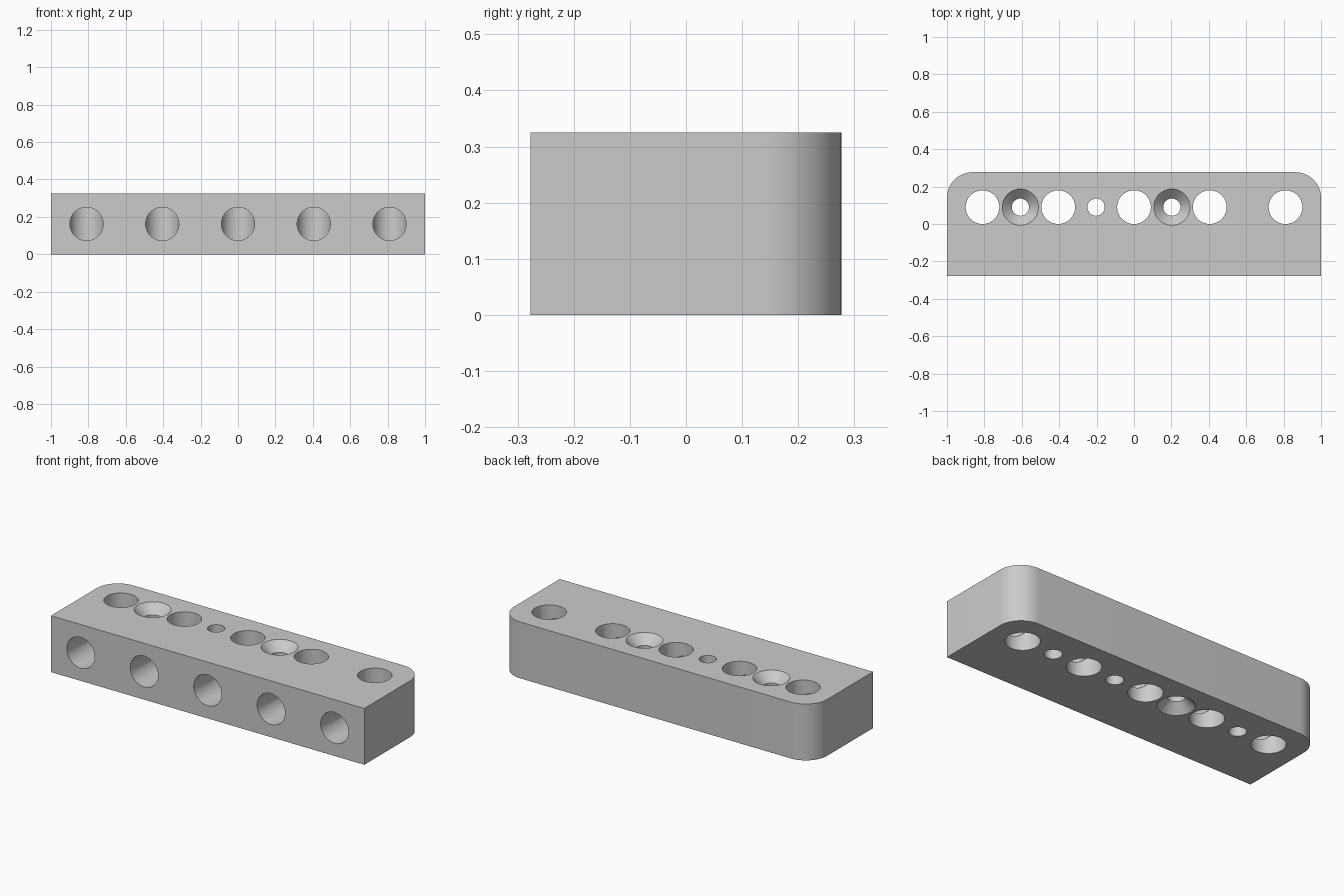
import bpy
import bmesh
import math
from mathutils import Matrix

cube = bpy.data.objects.get("Cube")
if cube:
    bpy.data.objects.remove(cube, do_unlink=True)

HALF_Y, HEIGHT = 0.277, 0.325
CORNER, PITCH = 0.137, 0.405
BORE, SCREW, SINK = 0.09, 0.046, 0.097
ROW_Y = 0.09
OVER = 0.02  # cutter overshoot past the surface

grey = bpy.data.materials.new("plain_grey")
grey.use_nodes = True
grey.diffuse_color = (0.6, 0.6, 0.6, 1)
grey.node_tree.nodes["Principled BSDF"].inputs["Base Color"].default_value = (0.6, 0.6, 0.6, 1)


def make_object(name, bm):
    bmesh.ops.recalc_face_normals(bm, faces=bm.faces)
    mesh = bpy.data.meshes.new(name)
    bm.to_mesh(mesh)
    bm.free()
    mesh.materials.append(grey)
    obj = bpy.data.objects.new(name, mesh)
    bpy.context.collection.objects.link(obj)
    return obj


def make_cutter(name, profile, matrix, sides=64):
    """Closed round solid from (radius, height) rings."""
    bm = bmesh.new()
    rings = []
    for r, z in profile:
        angles = [2 * math.pi * (i + 0.5) / sides for i in range(sides)]
        rings.append([bm.verts.new((r * math.cos(a), r * math.sin(a), z)) for a in angles])
    for low, high in zip(rings, rings[1:]):
        for i in range(sides):
            j = (i + 1) % sides
            bm.faces.new((low[i], low[j], high[j], high[i]))
    bm.faces.new(rings[0])
    bm.faces.new(rings[-1])
    bm.transform(matrix)
    obj = make_cutter_hidden(make_object(name, bm))
    return obj


def make_cutter_hidden(obj):
    obj.hide_render = True
    return obj


# Block outline: square front corners, rounded back corners
outline = [(-1, -HALF_Y), (1, -HALF_Y)]
for side, start in ((1, 0), (-1, 90)):
    for i in range(17):
        a = math.radians(start + 90 * i / 16)
        outline.append((side * (1 - CORNER) + CORNER * math.cos(a),
                        HALF_Y - CORNER + CORNER * math.sin(a)))
bm = bmesh.new()
base = bm.faces.new([bm.verts.new((x, y, 0)) for x, y in outline])
top = bmesh.ops.extrude_face_region(bm, geom=[base])
bmesh.ops.translate(bm, vec=(0, 0, HEIGHT),
                    verts=[v for v in top["geom"] if isinstance(v, bmesh.types.BMVert)])
block = make_object("drilled_block", bm)

cutters = []

# Large vertical bores, each met by a bore from the front
for n in range(-2, 3):
    x = n * PITCH
    cutters.append(make_cutter("vertical_bore", [(BORE, -OVER), (BORE, HEIGHT + OVER)],
                               Matrix.Translation((x, ROW_Y, 0))))
    depth = HALF_Y + ROW_Y
    cutters.append(make_cutter("front_bore", [(BORE - 0.001, -OVER), (BORE - 0.001, depth)],
                               Matrix.Translation((x, -HALF_Y, HEIGHT / 2))
                               @ Matrix.Rotation(-math.pi / 2, 4, "X")))

# Countersunk screw holes: two open upward, one opens downward
cone = SINK - SCREW
sunk = [(SCREW, -OVER), (SCREW, HEIGHT - cone), (SINK, HEIGHT), (SINK, HEIGHT + OVER)]
for n in (-1.5, 0.5):
    cutters.append(make_cutter("top_countersink", sunk, Matrix.Translation((n * PITCH, ROW_Y, 0))))
cutters.append(make_cutter("bottom_countersink", [(r, HEIGHT - z) for r, z in sunk],
                           Matrix.Translation((-0.5 * PITCH, ROW_Y, 0))))

# Blind screw hole in the underside
cutters.append(make_cutter("blind_hole", [(SCREW, -OVER), (SCREW, 0.22)],
                           Matrix.Translation((1.5 * PITCH, ROW_Y, 0))))

# Cut every hole, then bake the result
for cutter in cutters:
    mod = block.modifiers.new(cutter.name, "BOOLEAN")
    mod.operation = "DIFFERENCE"
    mod.solver = "EXACT"
    mod.object = cutter
bpy.context.view_layer.update()
graph = bpy.context.evaluated_depsgraph_get()
baked = bpy.data.meshes.new_from_object(block.evaluated_get(graph))
block.modifiers.clear()
block.data = baked
for cutter in cutters:
    bpy.data.objects.remove(cutter, do_unlink=True)

# Smooth curved walls, sharp rims
for obj in bpy.context.selected_objects:
    obj.select_set(False)
block.select_set(True)
bpy.context.view_layer.objects.active = block
bpy.ops.object.shade_smooth_by_angle(angle=math.radians(30))
